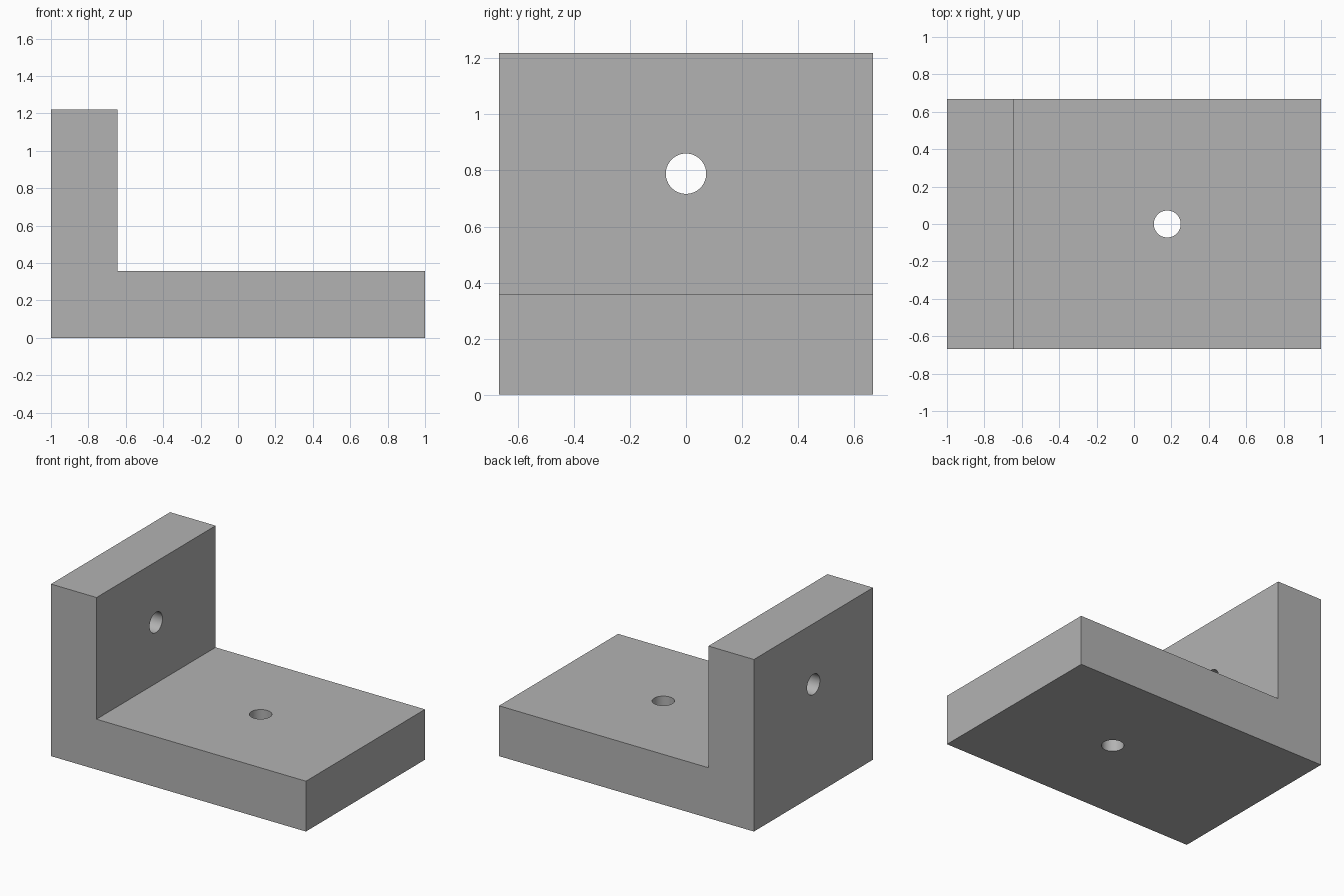
import bpy
import bmesh
import math
from mathutils import Matrix

cube = bpy.data.objects.get("Cube")
if cube:
    bpy.data.objects.remove(cube, do_unlink=True)

LENGTH, WIDTH, HEIGHT = 2.0, 1.334, 1.22
THICK = 0.357
HOLE_RADIUS = 0.072
LEFT, INNER, RIGHT = -LENGTH / 2, -LENGTH / 2 + THICK, LENGTH / 2

grey = bpy.data.materials.new("plain grey")
grey.use_nodes = True
colour = (0.45, 0.45, 0.45, 1)
grey.diffuse_color = colour
grey.node_tree.nodes["Principled BSDF"].inputs["Base Color"].default_value = colour


def make_object(name, bm):
    bmesh.ops.recalc_face_normals(bm, faces=bm.faces)
    mesh = bpy.data.meshes.new(name)
    bm.to_mesh(mesh)
    bm.free()
    mesh.materials.append(grey)
    obj = bpy.data.objects.new(name, mesh)
    bpy.context.collection.objects.link(obj)
    return obj


def drill(target, name, centre, rotation):
    """Cut a round through hole along the rotated z axis."""
    bm = bmesh.new()
    bmesh.ops.create_cone(bm, cap_ends=True, segments=64, radius1=HOLE_RADIUS,
                          radius2=HOLE_RADIUS, depth=THICK * 1.5,
                          matrix=Matrix.Translation(centre) @ rotation)
    cutter = make_object(name + "_cutter", bm)
    cutter.hide_render = True
    mod = target.modifiers.new(name, "BOOLEAN")
    mod.operation = "DIFFERENCE"
    mod.solver = "EXACT"
    mod.object = cutter
    bpy.context.view_layer.objects.active = target
    bpy.ops.object.modifier_apply(modifier=mod.name)
    bpy.data.objects.remove(cutter, do_unlink=True)


# L-shaped bracket body, extruded across its width
profile = [(LEFT, 0), (RIGHT, 0), (RIGHT, THICK), (INNER, THICK),
           (INNER, HEIGHT), (LEFT, HEIGHT)]
bm = bmesh.new()
side = bm.faces.new([bm.verts.new((x, -WIDTH / 2, z)) for x, z in profile])
extruded = bmesh.ops.extrude_face_region(bm, geom=[side], use_keep_orig=True)
bmesh.ops.translate(bm, vec=(0, WIDTH, 0),
                    verts=[v for v in extruded["geom"]
                           if isinstance(v, bmesh.types.BMVert)])
bracket = make_object("angle_bracket", bm)

# One hole through the base, one through the upright
drill(bracket, "base_hole", (0.178, 0, THICK / 2), Matrix.Identity(4))
drill(bracket, "upright_hole", ((LEFT + INNER) / 2, 0, (THICK + HEIGHT) / 2),
      Matrix.Rotation(math.pi / 2, 4, "Y"))

# Smooth hole walls, crisp edges
bpy.ops.object.select_all(action="DESELECT")
bracket.select_set(True)
bpy.context.view_layer.objects.active = bracket
bpy.ops.object.shade_smooth_by_angle(angle=math.radians(30))
